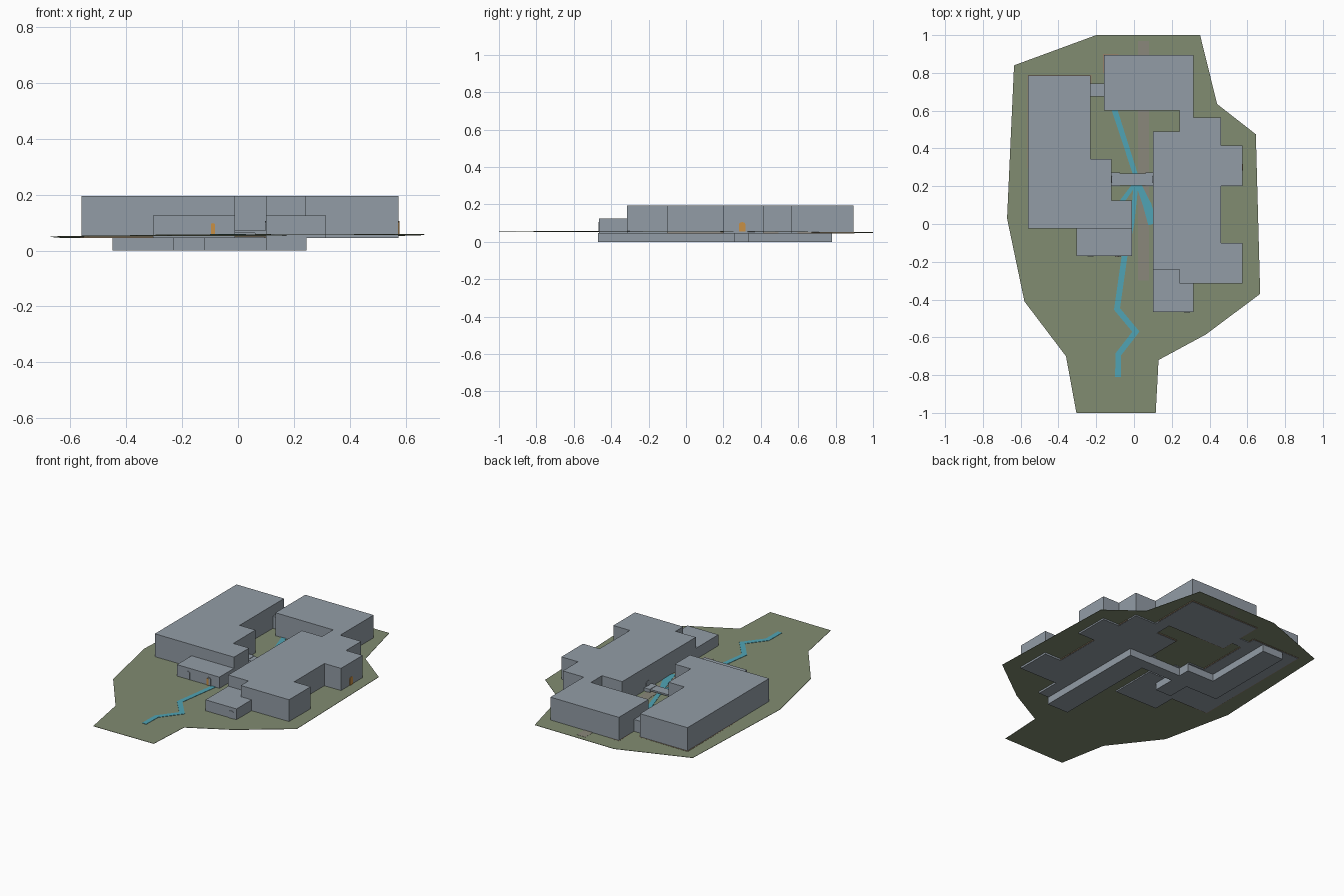
import bpy
import bmesh
import math
from mathutils import Vector

if "Cube" in bpy.data.objects:
    bpy.data.objects.remove(bpy.data.objects["Cube"])


def material(name, rgb):
    m = bpy.data.materials.new(name)
    m.diffuse_color = (*rgb, 1.0)
    m.use_nodes = True
    m.node_tree.nodes["Principled BSDF"].inputs["Base Color"].default_value = m.diffuse_color
    return m


STONE = material("blue grey stone", (0.29, 0.335, 0.38))
GRASS = material("olive grass", (0.22, 0.262, 0.165))
WATER = material("blue water", (0.08, 0.37, 0.46))
WOOD = material("orange wood", (0.58, 0.28, 0.06))
EARTH = material("tan earth", (0.30, 0.22, 0.14))
PATH = material("dusty path", (0.25, 0.24, 0.195))


def ground(x, y):
    """Gently sloping ground height."""
    return 0.054 + 0.005 * x - 0.004 * y


def finish(name, bm, mat):
    bmesh.ops.recalc_face_normals(bm, faces=bm.faces)
    mesh = bpy.data.meshes.new(name)
    bm.to_mesh(mesh)
    bm.free()
    mesh.materials.append(mat)
    ob = bpy.data.objects.new(name, mesh)
    bpy.context.collection.objects.link(ob)
    return ob


def prism(name, outline, z0, z1, mat):
    """Vertical block over a plan outline."""
    bm = bmesh.new()
    face = bm.faces.new([bm.verts.new((x, y, z0)) for x, y in outline])
    ext = bmesh.ops.extrude_face_region(bm, geom=[face])
    for v in ext["geom"]:
        if isinstance(v, bmesh.types.BMVert):
            v.co.z = z1
    return finish(name, bm, mat)


def rect(x0, x1, y0, y1):
    return [(x0, y0), (x1, y0), (x1, y1), (x0, y1)]


def ribbon(name, path, widths, mat, lift=0.002, thick=0.003):
    """Mitred strip that follows the ground."""
    pts = [Vector(p) for p in path]
    bm = bmesh.new()
    rows = []
    for i, p in enumerate(pts):
        d0 = (p - pts[i - 1]).normalized() if i else None
        d1 = (pts[i + 1] - p).normalized() if i < len(pts) - 1 else None
        d = ((d0 or d1) + (d1 or d0)).normalized()
        n = Vector((-d.y, d.x))
        w = widths[i] / 2 / max(0.5, d.dot(d1 or d0))
        rows.append([bm.verts.new((q.x, q.y, ground(q.x, q.y) + lift))
                     for q in (p + n * w, p - n * w)])
    faces = [bm.faces.new((a[0], b[0], b[1], a[1])) for a, b in zip(rows, rows[1:])]
    ext = bmesh.ops.extrude_face_region(bm, geom=faces)
    for v in ext["geom"]:
        if isinstance(v, bmesh.types.BMVert):
            v.co.z -= thick
    return finish(name, bm, mat)


def door(name, x, y, direction, width, height, mat, out=0.003):
    """Arched door plate standing on a wall that faces the given angle."""
    z0 = 0.055
    r = width / 2
    prof = [(-r, z0), (r, z0)]
    for i in range(7):
        a = math.pi * i / 6
        prof.append((r * math.cos(a), z0 + height - r * 0.6 + r * 0.6 * math.sin(a)))
    n = Vector((math.cos(direction), math.sin(direction), 0))
    t = Vector((-n.y, n.x, 0))
    bm = bmesh.new()
    base = Vector((x, y, 0)) - n * 0.001
    f = bm.faces.new([bm.verts.new(base + t * s + Vector((0, 0, z))) for s, z in prof])
    ext = bmesh.ops.extrude_face_region(bm, geom=[f])
    bmesh.ops.translate(bm, vec=n * (out + 0.001),
                        verts=[v for v in ext["geom"] if isinstance(v, bmesh.types.BMVert)])
    return finish(name, bm, mat)


# Ground sheet
outline = [(-0.2, 1), (-0.635, 0.84), (-0.672, 0.03), (-0.58, -0.41), (-0.36, -0.7),
           (-0.305, -1), (0.115, -1), (0.13, -0.72), (0.38, -0.585), (0.668, -0.37),
           (0.645, 0.475), (0.44, 0.635), (0.35, 1)]
bm = bmesh.new()
top = bm.faces.new([bm.verts.new((x, y, ground(x, y))) for x, y in outline])
ext = bmesh.ops.extrude_face_region(bm, geom=[top])
for v in ext["geom"]:
    if isinstance(v, bmesh.types.BMVert):
        v.co.z -= 0.002
finish("ground", bm, GRASS)

# Main buildings
TOP, LOW, BASE = 0.195, 0.125, 0.044
west = [(-0.56, 0.785), (-0.56, -0.025), (-0.01, -0.025), (-0.01, 0.125),
        (-0.12, 0.125), (-0.12, 0.345), (-0.23, 0.345), (-0.23, 0.785)]
east = [(0.1, 0.49), (0.1, -0.24), (0.24, -0.24), (0.24, -0.315), (0.575, -0.315),
        (0.575, -0.1), (0.46, -0.1), (0.46, 0.2), (0.575, 0.2), (0.575, 0.415),
        (0.46, 0.415), (0.46, 0.565), (0.315, 0.565), (0.315, 0.6), (0.24, 0.6), (0.24, 0.49)]
prism("west_building", west, BASE, TOP, STONE)
prism("east_building", east, BASE, TOP, STONE)
prism("north_building", rect(-0.16, 0.315, 0.6, 0.895), BASE, TOP, STONE)

# Low annexes and the link passage
prism("south_west_annex", rect(-0.305, -0.01, -0.17, -0.025), BASE, LOW, STONE)
prism("south_east_annex", [(0.1, -0.465), (0.315, -0.465), (0.315, -0.315),
                           (0.24, -0.315), (0.24, -0.24), (0.1, -0.24)], BASE, LOW, STONE)
prism("link_passage", rect(-0.23, -0.16, 0.675, 0.745), BASE, LOW, STONE)

# Thin earth footings under the buildings
for tag, (x0, x1, y0, y1) in {"west": (-0.565, -0.225, -0.03, 0.79),
                              "north": (-0.165, 0.32, 0.595, 0.9),
                              "east": (0.095, 0.465, -0.245, 0.495)}.items():
    prism(tag + "_footing", rect(x0, x1, y0, y1), 0.0455, 0.05, EARTH)

# Sunken corridor below the ground
corridor = [(0.1, -0.47), (0.245, -0.47), (0.245, 0.26), (-0.12, 0.26), (-0.12, 0.335),
            (-0.305, 0.335), (-0.305, 0.78), (-0.45, 0.78), (-0.45, 0.19), (-0.23, 0.19),
            (-0.23, 0.05), (-0.12, 0.05), (-0.12, 0.19), (0.1, 0.19)]
prism("cellar_corridor", corridor, 0.0, 0.048, STONE)

# Stream and its branches
ribbon("stream", [(-0.105, 0.61), (0.005, 0.27), (0.01, 0.2), (-0.01, 0), (-0.05, -0.17),
                  (-0.09, -0.45), (0.01, -0.57), (-0.083, -0.69), (-0.085, -0.81)],
       [0.03, 0.025, 0.025, 0.022, 0.03, 0.03, 0.03, 0.03, 0.03], WATER)
ribbon("west_branch", [(0.01, 0.22), (-0.07, 0.11)], [0.02, 0.025], WATER, 0.0022)
ribbon("east_branch", [(0.02, 0.22), (0.07, 0.1), (0.1, 0.0)], [0.025, 0.045, 0.05], WATER, 0.0024)

# Footpaths
ribbon("court_path", [(0.05, 0.6), (0.05, -0.3)], [0.06, 0.06], PATH, 0.001)
ribbon("north_path", [(0.05, 0.97), (0.05, 0.89)], [0.06, 0.06], PATH, 0.001)

# Footbridge with wider landings
prism("bridge_deck", rect(-0.12, 0.1, 0.205, 0.268), 0.062, 0.072, STONE)
for tag, x0, x1 in (("west", -0.12, -0.075), ("east", 0.06, 0.1)):
    prism(tag + "_bridge_landing", rect(x0, x1, 0.2, 0.273), 0.05, 0.074, STONE)

# Doors
SOUTH, EAST, WEST = -math.pi / 2, 0.0, math.pi
door("left_annex_door", -0.23, -0.17, SOUTH, 0.032, 0.05, STONE)
door("right_annex_door", -0.085, -0.17, SOUTH, 0.03, 0.05, STONE)
door("right_annex_door_panel", -0.09, -0.17, SOUTH, 0.014, 0.043, WOOD, 0.005)
door("south_east_door", 0.28, -0.465, SOUTH, 0.032, 0.05, STONE)
door("east_wing_door", 0.575, 0.3, EAST, 0.034, 0.05, WOOD)
door("west_bridge_door", -0.12, 0.236, EAST, 0.034, 0.05, STONE)
door("east_bridge_door", 0.1, 0.236, WEST, 0.034, 0.05, STONE)
